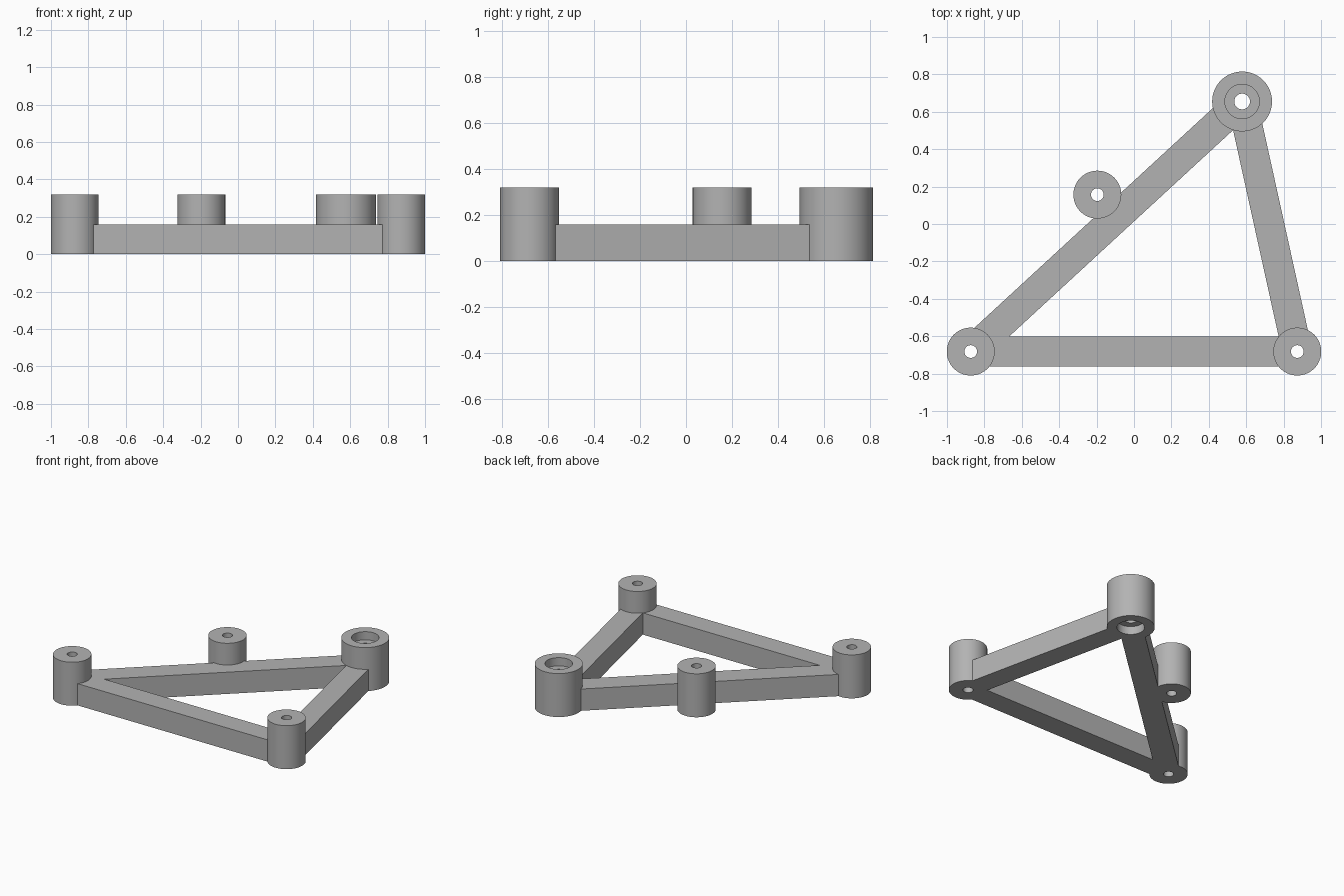
import bpy
import bmesh
import math
from mathutils import Vector

cube = bpy.data.objects.get("Cube")
if cube:
    bpy.data.objects.remove(cube, do_unlink=True)

GREY = (0.45, 0.45, 0.45, 1.0)
grey = bpy.data.materials.new("plain grey")
grey.use_nodes = True
grey.diffuse_color = GREY
grey.node_tree.nodes["Principled BSDF"].inputs["Base Color"].default_value = GREY

HEIGHT = 0.32
BAR_HEIGHT = 0.16
BAR_WIDTH = 0.16
SIDES = 64


def add_object(name, bm):
    bmesh.ops.recalc_face_normals(bm, faces=bm.faces)
    mesh = bpy.data.meshes.new(name)
    bm.to_mesh(mesh)
    bm.free()
    mesh.materials.append(grey)
    obj = bpy.data.objects.new(name, mesh)
    bpy.context.collection.objects.link(obj)
    return obj


def boss(name, centre, profile):
    """Turn a closed (radius, height) profile around the vertical axis."""
    bm = bmesh.new()
    rings = []
    for i in range(SIDES):
        a = 2 * math.pi * i / SIDES
        rings.append([bm.verts.new((r * math.cos(a), r * math.sin(a), z))
                      for r, z in profile])
    n = len(profile)
    for i in range(SIDES):
        here, there = rings[i], rings[(i + 1) % SIDES]
        for j in range(n):
            k = (j + 1) % n
            bm.faces.new((here[j], there[j], there[k], here[k]))
    obj = add_object(name, bm)
    obj.location = (centre.x, centre.y, 0)
    bpy.ops.object.select_all(action="DESELECT")
    obj.select_set(True)
    bpy.context.view_layer.objects.active = obj
    bpy.ops.object.shade_smooth_by_angle(angle=math.radians(30))


def bar(name, start, end, start_gap, end_gap):
    """Straight box bar whose ends are buried in the boss walls, clear of the holes."""
    along = (end - start).normalized()
    side = Vector((-along.y, along.x)) * BAR_WIDTH / 2
    a, b = start + along * start_gap, end - along * end_gap
    bm = bmesh.new()
    base = bm.faces.new([bm.verts.new((p.x, p.y, 0))
                         for p in (a - side, b - side, b + side, a + side)])
    grown = bmesh.ops.extrude_face_region(bm, geom=[base], use_keep_orig=True)
    top = [v for v in grown["geom"] if isinstance(v, bmesh.types.BMVert)]
    bmesh.ops.translate(bm, verts=top, vec=(0, 0, BAR_HEIGHT))
    add_object(name, bm)


right = Vector((-0.873, -0.682))
left = Vector((0.873, -0.682))
back = Vector((0.578, 0.655))
offset = Vector((-0.196, 0.157))

# Plain bosses with a small through hole
tube = [(0.128, 0), (0.128, HEIGHT), (0.034, HEIGHT), (0.034, 0)]
boss("right_boss", right, tube)
boss("left_boss", left, tube)
boss("offset_boss", offset, tube)

# Larger boss with a bearing seat at both ends
seat = 0.06
boss("bearing_boss", back, [
    (0.16, 0), (0.16, HEIGHT), (0.092, HEIGHT), (0.092, HEIGHT - seat),
    (0.042, HEIGHT - seat), (0.042, seat), (0.092, seat), (0.092, 0)])

# Bars of the triangular frame
bar("front_bar", right, left, 0.06, 0.06)
bar("diagonal_bar", right, back, 0.06, 0.12)
bar("left_bar", left, back, 0.06, 0.12)
